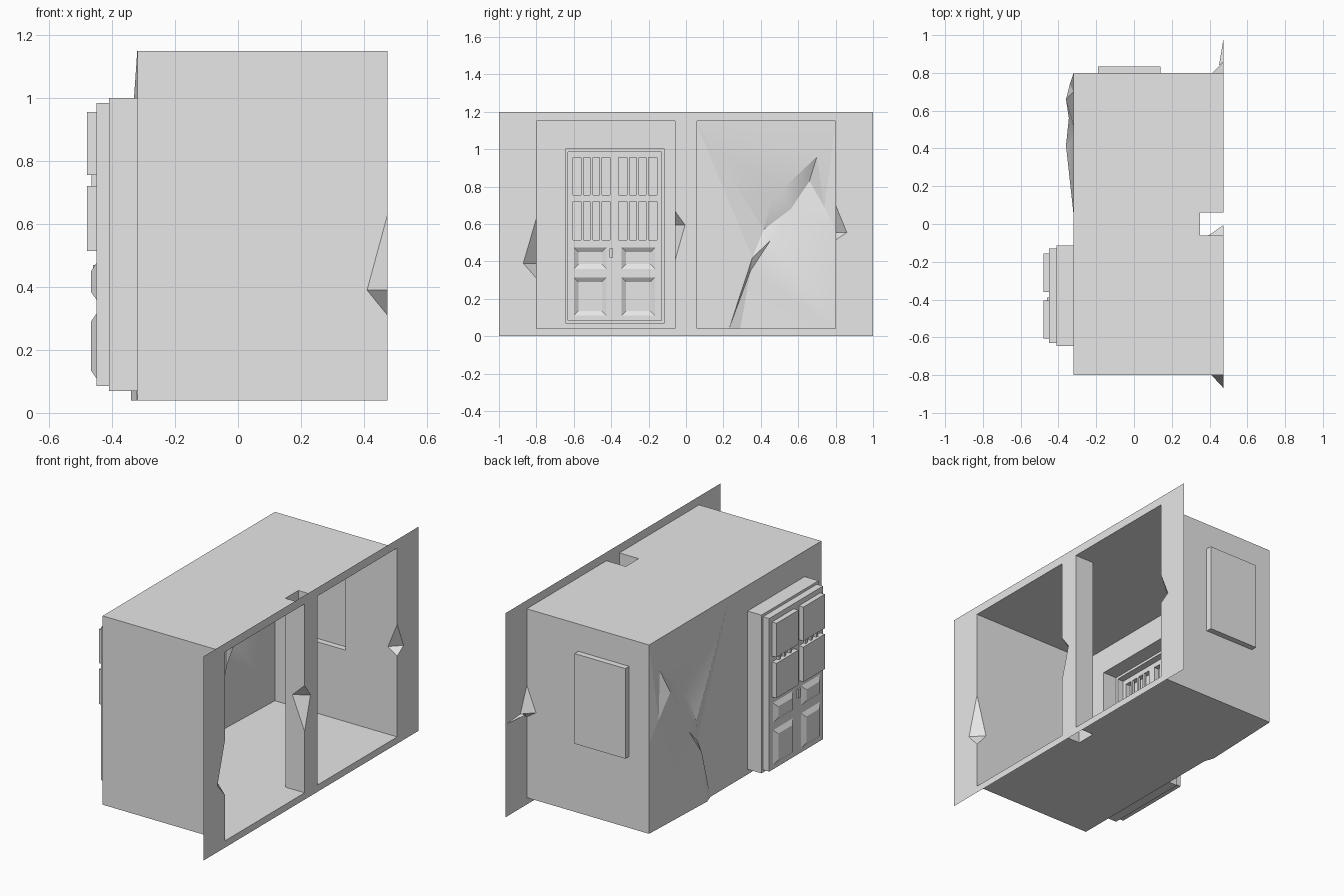
import bpy
from mathutils import Vector
from mathutils.geometry import delaunay_2d_cdt

cube = bpy.data.objects.get("Cube")
if cube:
    bpy.data.objects.remove(cube, do_unlink=True)

plaster = bpy.data.materials.new("plain_grey")
plaster.use_nodes = True
GREY = (0.8, 0.8, 0.8, 1.0)
plaster.diffuse_color = GREY
plaster.node_tree.nodes["Principled BSDF"].inputs["Base Color"].default_value = GREY

# Main planes of the room
FRONT, BACK = 0.475, -0.32
SIDE = 0.8
FLOOR, CEILING = 0.04, 1.15
PILLAR_BACK, PILLAR_LOW, PILLAR_HIGH = 0.35, -0.06, 0.06


def on_x(x):
    return lambda u, v: (x, u, v)


def on_y(y):
    return lambda u, v: (u, y, v)


def on_z(z):
    return lambda u, v: (u, v, z)


def build(name, verts, faces, smooth=False):
    mesh = bpy.data.meshes.new(name)
    mesh.from_pydata(verts, [], faces)
    mesh.materials.append(plaster)
    if smooth:
        mesh.shade_smooth()
    obj = bpy.data.objects.new(name, mesh)
    bpy.context.collection.objects.link(obj)
    return obj


def polygon(name, outline, place):
    return build(name, [place(u, v) for u, v in outline], [range(len(outline))])


def plate(name, rect, holes, place):
    """Flat rectangle (u0, u1, v0, v1) with rectangular holes."""
    rects = [rect] + holes
    us = sorted({u for r in rects for u in r[:2]})
    vs = sorted({v for r in rects for v in r[2:]})
    verts = [place(u, v) for v in vs for u in us]
    faces = []
    for j in range(len(vs) - 1):
        for i in range(len(us) - 1):
            u, v = (us[i] + us[i + 1]) / 2, (vs[j] + vs[j + 1]) / 2
            if not any(h[0] < u < h[1] and h[2] < v < h[3] for h in holes):
                a = j * len(us) + i
                faces.append((a, a + 1, a + 1 + len(us), a + len(us)))
    return build(name, verts, faces)


def recess(name, loops, capped=True):
    """Stepped pocket joining successive (rect, place) loops."""
    verts, faces = [], []
    for (u0, u1, v0, v1), place in loops:
        verts += [place(u0, v0), place(u1, v0), place(u1, v1), place(u0, v1)]
    for k in range(len(loops) - 1):
        for i in range(4):
            a, b = 4 * k + i, 4 * k + (i + 1) % 4
            faces.append((a, b, b + 4, a + 4))
    if capped:
        faces.append(range(len(verts) - 4, len(verts)))
    return build(name, verts, faces)


def box(name, low, high):
    bpy.ops.mesh.primitive_cube_add(size=1, location=(Vector(low) + Vector(high)) / 2)
    obj = bpy.context.object
    obj.name = name
    obj.scale = Vector(high) - Vector(low)
    obj.data.materials.append(plaster)


def inset(rect, d):
    return (rect[0] + d, rect[1] - d, rect[2] + d, rect[3] - d)


# Broken corners: edge y, lower z, tip (y, z), upper z, depth into the wall
breaks = {
    "left": (-SIDE, 0.31, (-0.87, 0.39), 0.63, 0.065),
    "pillar": (PILLAR_LOW, 0.40, (-0.005, 0.595), 0.67, 0.08),
    "right": (SIDE, 0.515, (0.86, 0.555), 0.70, 0.06),
}


def panel_edge(key):
    y, low, tip, high, _ = breaks[key]
    return [(y, FLOOR), (y, low), tip, (y, high), (y, CEILING)]


def wall_edge(key):
    y, low, tip, high, depth = breaks[key]
    return [(FRONT, FLOOR), (FRONT, low), (FRONT - depth, tip[1]),
            (FRONT, high), (FRONT, CEILING)]


for key, (y, low, tip, high, depth) in breaks.items():
    build(key + "_broken_corner",
          [(FRONT, y, low), (FRONT, *tip), (FRONT, y, high), (FRONT - depth, y, tip[1])],
          [(0, 1, 3), (1, 2, 3)])
build("right_crack_sliver",
      [(FRONT, 0.86, 0.555), (FRONT, 0.99, 0.545), (0.45, 0.84, 0.55)], [(0, 1, 2)])

# Front panel with two openings
front = on_x(FRONT)
plate("panel_top", (-1, 1, CEILING, 1.2), [], front)
plate("panel_bottom", (-1, 1, 0, FLOOR), [], front)
polygon("panel_left", panel_edge("left") + [(-1, CEILING), (-1, FLOOR)], front)
polygon("panel_right", panel_edge("right") + [(1, CEILING), (1, FLOOR)], front)
polygon("panel_middle", panel_edge("pillar")
        + [(PILLAR_HIGH, CEILING), (PILLAR_HIGH, FLOOR)], front)

# Hollow pillar between the openings
polygon("pillar_left_side", wall_edge("pillar")
        + [(PILLAR_BACK, CEILING), (PILLAR_BACK, FLOOR)], on_y(PILLAR_LOW))
plate("pillar_right_side", (PILLAR_BACK, FRONT, FLOOR, CEILING), [], on_y(PILLAR_HIGH))
plate("pillar_back", (PILLAR_LOW, PILLAR_HIGH, FLOOR, CEILING), [], on_x(PILLAR_BACK))

# Side walls and recessed window
polygon("left_wall", wall_edge("left") + [(BACK, CEILING), (BACK, FLOOR)], on_y(-SIDE))
window = (-0.19, 0.14, 0.46, 0.99)
split = 0.3
plate("right_wall", (BACK, split, FLOOR, CEILING), [window], on_y(SIDE))
polygon("right_wall_edge", wall_edge("right")
        + [(split, CEILING), (split, FLOOR)], on_y(SIDE))
recess("window_recess", [(window, on_y(SIDE)), (window, on_y(SIDE + 0.035))])

# Floor and ceiling, notched around the pillar
notch = [(FRONT, PILLAR_LOW), (PILLAR_BACK, PILLAR_LOW),
         (PILLAR_BACK, PILLAR_HIGH), (FRONT, PILLAR_HIGH)]
outline = [(BACK, -SIDE), (FRONT, -SIDE)] + notch + [(FRONT, SIDE), (BACK, SIDE)]
polygon("ceiling", outline, on_z(CEILING))
polygon("floor", outline + [(BACK - 0.02, 0.29), (BACK, 0.23)], on_z(FLOOR))

# Back wall: flat around the door, dented on the other half
door = (-0.645, -0.115, 0.07, 1.0)
seam = 0.05
plate("back_wall", (-SIDE, seam, FLOOR, CEILING), [door], on_x(BACK))
dents = [  # y, z, depth
    (seam, FLOOR, 0), (0.23, FLOOR, 0), (0.29, FLOOR, 0.02), (SIDE, FLOOR, 0),
    (SIDE, CEILING, 0), (seam, CEILING, 0),
    (0.355, 0.42, 0), (0.345, 0.35, 0.025),
    (0.46, 0.73, 0), (0.415, 0.57, 0.04), (0.45, 0.51, 0.015),
    (0.52, 0.79, 0), (0.66, 0.83, 0.04), (0.70, 0.96, 0),
    (0.74, 0.69, 0.02), (SIDE, 0.57, 0), (0.56, 0.68, 0.025),
]
creases = [(1, 6), (2, 7), (6, 7), (8, 9), (9, 10), (11, 12), (12, 13),
           (12, 14), (14, 15), (9, 16), (12, 16), (8, 11)]
points, _, tris, origin, _, _ = delaunay_2d_cdt(
    [Vector(d[:2]) for d in dents], creases, [], 0, 1e-5)
build("dented_back_wall",
      [(BACK - dents[origin[i][0]][2], p.x, p.y) for i, p in enumerate(points)],
      tris, smooth=True)
dented = bpy.data.objects["dented_back_wall"]
bpy.context.view_layer.objects.active = dented
dented.select_set(True)
bpy.ops.object.shade_smooth_by_angle(angle=0.3)

# Stepped door frame and door leaf with openings for its panels
leaf = inset(door, 0.015)
FRAME_X, LEAF_X = -0.41, -0.45
recess("door_frame", [(door, on_x(BACK)), (door, on_x(FRAME_X)),
                      (leaf, on_x(FRAME_X)), (leaf, on_x(LEAF_X))], capped=False)
columns = [(-0.605, -0.405), (-0.36, -0.155)]
panes = [c + r for c in columns for r in ((0.515, 0.72), (0.755, 0.955))]
columns = [(-0.6, -0.425), (-0.345, -0.165)]
panels = [c + r for c in columns for r in ((0.11, 0.315), (0.36, 0.475))]
plate("door_leaf", leaf, panes + panels, on_x(LEAF_X))
for n, pane in enumerate(panes):
    recess(f"door_pane_{n}", [(pane, on_x(LEAF_X)), (pane, on_x(-0.48))])
for n, panel in enumerate(panels):
    recess(f"door_panel_{n}", [(panel, on_x(LEAF_X)), (inset(panel, 0.025), on_x(-0.467))])

# Window bars and handle
for side, (low, high, _, _) in zip(("left", "right"), (panes[0], panes[2])):
    for n in range(1, 4):
        y = low + (high - low) * n / 4
        box(f"{side}_bar_{n}", (-0.465, y - 0.007, 0.515), (LEAF_X, y + 0.007, 0.955))
box("door_handle", (-0.46, -0.41, 0.42), (-0.44, -0.39, 0.47))
